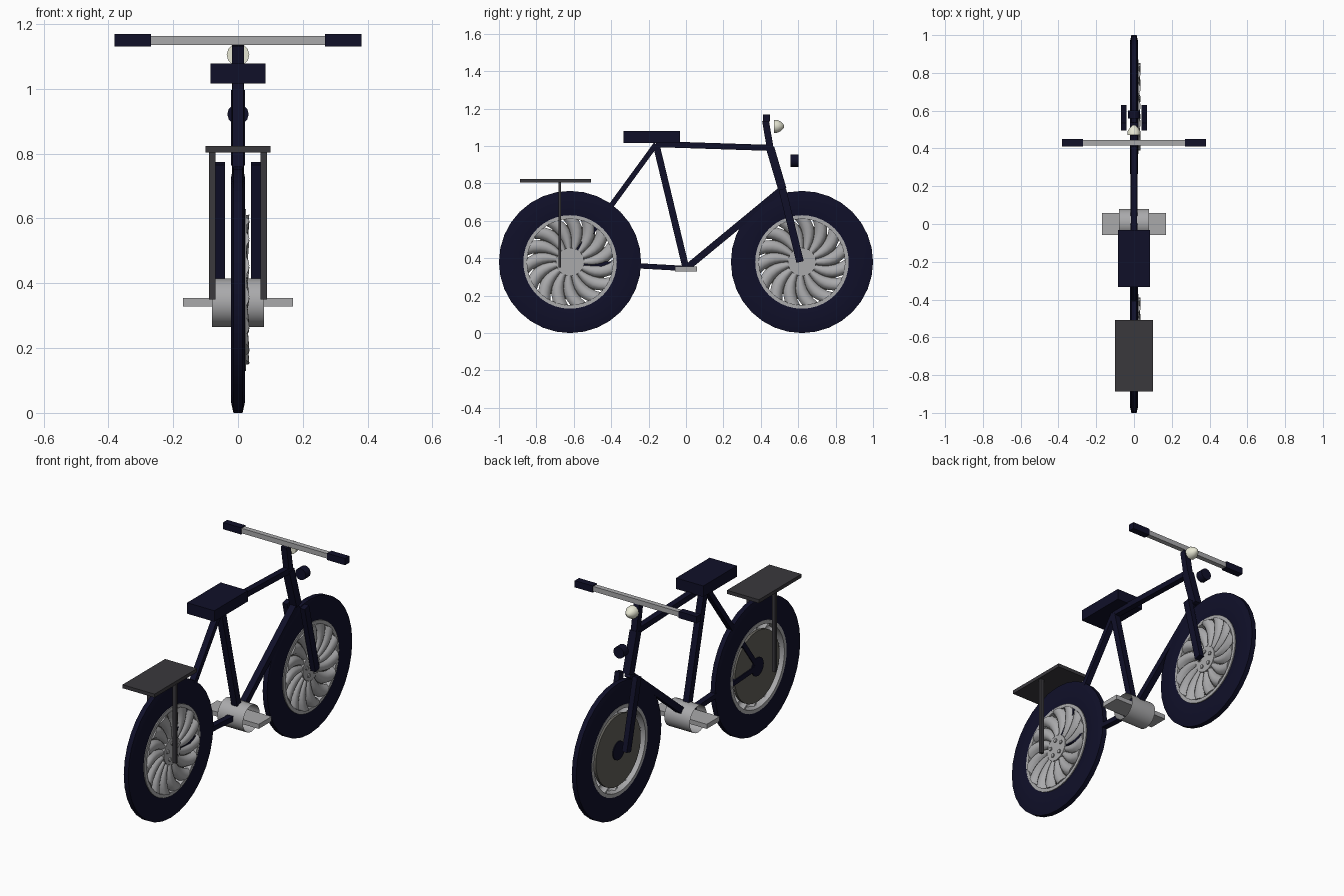
import bpy, bmesh
from math import sin, cos, pi, atan2, hypot, radians
from mathutils import Vector

cube = bpy.data.objects.get("Cube")
if cube:
    bpy.data.objects.remove(cube, do_unlink=True)


def material(name, rgb):
    m = bpy.data.materials.new(name)
    m.use_nodes = True
    m.diffuse_color = (*rgb, 1)
    bsdf = m.node_tree.nodes["Principled BSDF"]
    bsdf.inputs["Base Color"].default_value = (*rgb, 1)
    bsdf.inputs["Roughness"].default_value = 0.6
    return m


NAVY = material("navy black", (0.005, 0.005, 0.022))
SILVER = material("silver", (0.40, 0.40, 0.41))
GREY = material("dark grey", (0.042, 0.040, 0.046))
BRONZE = material("warm grey", (0.12, 0.115, 0.10))
CREAM = material("cream", (0.80, 0.80, 0.66))


def finish(name, bm, mat, loc=(0, 0, 0), smooth=False):
    me = bpy.data.meshes.new(name)
    bm.to_mesh(me)
    bm.free()
    me.materials.append(mat)
    ob = bpy.data.objects.new(name, me)
    ob.location = loc
    bpy.context.collection.objects.link(ob)
    if smooth:
        bpy.ops.object.select_all(action="DESELECT")
        ob.select_set(True)
        bpy.context.view_layer.objects.active = ob
        bpy.ops.object.shade_smooth_by_angle(angle=radians(35))
    return ob


def box(name, mat, size, loc, tilt=0):
    bm = bmesh.new()
    bmesh.ops.create_cube(bm, size=1)
    bmesh.ops.scale(bm, vec=size, verts=bm.verts)
    ob = finish(name, bm, mat, loc)
    ob.rotation_euler.x = tilt
    return ob


def beam(name, a, b, thick, width, x=0, mat=NAVY):
    """Square tube between two (y, z) points."""
    dy, dz = b[0] - a[0], b[1] - a[1]
    mid = (x, (a[0] + b[0]) / 2, (a[1] + b[1]) / 2)
    return box(name, mat, (width, thick, hypot(dy, dz)), mid, atan2(-dy, dz))


def lathe(name, mat, profile, loc, steps=32, closed=True, smooth=True):
    """Spin an (x, radius) profile about the x axis."""
    bm = bmesh.new()
    rings = [[bm.verts.new((x, r * cos(2 * pi * i / steps), r * sin(2 * pi * i / steps)))
              for i in range(steps)] for x, r in profile]
    pairs = list(zip(rings, rings[1:] + rings[:1]))
    for p, q in pairs if closed else pairs[:-1]:
        for i in range(steps):
            j = (i + 1) % steps
            bm.faces.new((p[i], p[j], q[j], q[i]))
    bmesh.ops.remove_doubles(bm, verts=bm.verts, dist=1e-5)
    bmesh.ops.recalc_face_normals(bm, faces=bm.faces)
    return finish(name, bm, mat, loc, smooth)


def disc(name, mat, r, x0, x1, loc, steps=32):
    return lathe(name, mat, [(x0, 0), (x0, r), (x1, r), (x1, 0)], loc, steps, closed=False)


def blades(name, loc, count=15, rows=6, cols=6):
    """Ring of domed, slightly swept blades on the left side of a wheel."""
    bm = bmesh.new()
    for k in range(count):
        grid = []
        for i in range(rows + 1):
            t = i / rows
            r = 0.06 + 0.172 * t
            centre = 2 * pi * k / count + 0.3 * t * t
            half = pi / count * (0.98 - 0.12 * t ** 4)
            row = []
            for j in range(cols + 1):
                v = 2 * j / cols - 1
                a = centre + half * v
                x = 0.006 + (0.014 + 0.015 * t) * (1 - v ** 2) ** 0.6
                row.append(bm.verts.new((x, r * cos(a), r * sin(a))))
            grid.append(row)
        for p, q in zip(grid, grid[1:]):
            for j in range(cols):
                bm.faces.new((p[j], q[j], q[j + 1], p[j + 1]))
        bm.faces.new(grid[-1][::-1])
    for f in bm.faces:
        f.normal_update()
    return finish(name, bm, SILVER, loc, True)


# Wheels: tyre, rim, bladed face, brake disc and hub
TYRE = [(-.018, .247), (-.022, .27), (-.022, .345), (-.014, .38),
        (.014, .38), (.022, .345), (.022, .27), (.018, .247)]
RIM = [(-.020, .250), (-.020, .230), (.024, .230), (.024, .250)]
for end, y in (("rear", -0.62), ("front", 0.62)):
    c = Vector((0, y, 0.38))
    lathe(end + "_tyre", NAVY, TYRE, c)
    lathe(end + "_rim", SILVER, RIM, c, 40)
    blades(end + "_blades", c)
    disc(end + "_brake_disc", BRONZE, 0.20, -0.011, 0.004, c)
    disc(end + "_hub_cap", SILVER, 0.075, 0.0, 0.024, c, 24)
    disc(end + "_hub_back", NAVY, 0.052, -0.016, -0.008, c, 20)
    for i in range(5):
        a = 2 * pi * (i + 0.3) / 5
        p = c + Vector((0.024, 0.045 * cos(a), 0.045 * sin(a)))
        disc(f"{end}_bolt_{i + 1}", SILVER, 0.011, 0, 0.007, p, 8)

# Frame tubes
SEAT, CRANK, HEAD, CROWN = (-0.16, 1.01), (0, 0.345), (0.45, 0.99), (0.515, 0.77)
REAR_HUB, FRONT_HUB = (-0.62, 0.38), (0.61, 0.38)
beam("top_tube", SEAT, HEAD, 0.032, 0.034)
beam("seat_tube", SEAT, CRANK, 0.036, 0.036)
beam("down_tube", CRANK, CROWN, 0.036, 0.036)
beam("seat_stay", SEAT, REAR_HUB, 0.028, 0.034)
beam("chain_stay", CRANK, REAR_HUB, 0.028, 0.034)
beam("head_tube", HEAD, CROWN, 0.045, 0.044)
beam("stem", (0.425, 1.135), HEAD, 0.036, 0.036)

# Saddle and horn
box("seat", NAVY, (0.17, 0.30, 0.062), (0, -0.183, 1.048))
horn = disc("horn", NAVY, 0.033, -0.022, 0.022, (0, 0.58, 0.922), 12)
horn.rotation_euler.z = pi / 2

# Handlebar
box("handlebar", SILVER, (0.56, 0.028, 0.028), (0, 0.43, 1.15))

# Crank shell (open tube) and pedals
lathe("crank_shell", SILVER, [(-0.08, 0.075), (0.08, 0.075)], (0, 0.005, 0.34), 24, closed=False)
box("pedals", SILVER, (0.34, 0.115, 0.026), (0, 0.0, 0.342))

# Rear rack
box("rack", GREY, (0.20, 0.38, 0.02), (0, -0.698, 0.814))

# Paired parts on both sides
for side, s in (("left", 1), ("right", -1)):
    box(side + "_grip", NAVY, (0.112, 0.038, 0.038), (s * 0.325, 0.43, 1.15))
    beam(side + "_fork_leg", CROWN, FRONT_HUB, 0.04, 0.03, s * 0.055)
    beam(side + "_rack_leg", (-0.675, 0.805), (-0.675, 0.35), 0.016, 0.02, s * 0.08, GREY)

# Headlight dome facing forward
lamp = lathe("headlight", CREAM, [(0, 0), (0, .035), (.02, .034), (.038, .024), (.052, .01), (.055, 0)],
             (0, 0.47, 1.105), 12, closed=False)
lamp.rotation_euler.z = pi / 2
